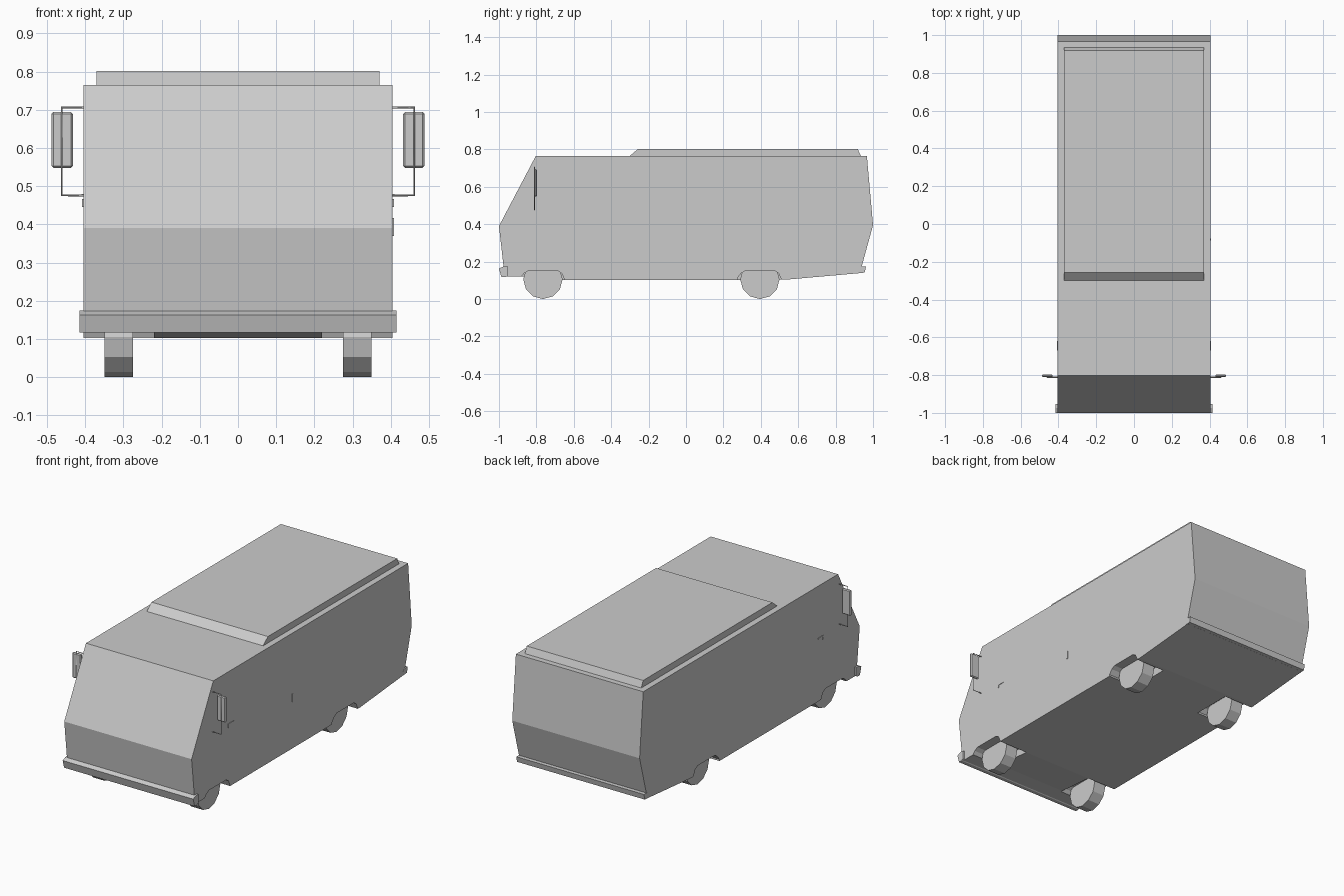
import bpy, bmesh, math
from mathutils import Matrix

if "Cube" in bpy.data.objects:
    bpy.data.objects.remove(bpy.data.objects["Cube"])


def make_object(name, bm):
    bmesh.ops.recalc_face_normals(bm, faces=bm.faces[:])
    mesh = bpy.data.meshes.new(name)
    bm.to_mesh(mesh)
    bm.free()
    obj = bpy.data.objects.new(name, mesh)
    bpy.context.collection.objects.link(obj)
    return obj


def prism(name, profile, x0, x1):
    """Extrude a (y, z) profile along x."""
    bm = bmesh.new()
    face = bm.faces.new([bm.verts.new((x0, y, z)) for y, z in profile])
    new = bmesh.ops.extrude_face_region(bm, geom=[face])["geom"]
    verts = [v for v in new if isinstance(v, bmesh.types.BMVert)]
    bmesh.ops.translate(bm, verts=verts, vec=(x1 - x0, 0, 0))
    return make_object(name, bm)


def box(name, x, y, z):
    return prism(name, [(y[0], z[0]), (y[1], z[0]), (y[1], z[1]), (y[0], z[1])], x[0], x[1])


def wheel(name, x, y):
    bm = bmesh.new()
    bmesh.ops.create_cone(bm, cap_ends=True, segments=12, radius1=0.105, radius2=0.105,
                          depth=0.075, matrix=Matrix.Rotation(math.pi / 2, 4, 'Y'))
    bmesh.ops.translate(bm, verts=bm.verts[:], vec=(x, y, 0.105))
    return make_object(name, bm)


def rod(name, points):
    """Thin square-section bent bar."""
    curve = bpy.data.curves.new(name, 'CURVE')
    curve.dimensions = '3D'
    curve.bevel_depth = 0.003
    curve.bevel_resolution = 0
    spline = curve.splines.new('POLY')
    spline.points.add(len(points) - 1)
    for p, co in zip(spline.points, points):
        p.co = (*co, 1)
    curve.use_fill_caps = True
    obj = bpy.data.objects.new(name, curve)
    bpy.context.collection.objects.link(obj)


# Main shell
body = prism("body", [(-1.0, 0.39), (-0.803, 0.765), (0.967, 0.765), (1.0, 0.395),
                      (0.937, 0.165), (0.937, 0.139), (0.53, 0.103), (-0.65, 0.102),
                      (-0.87, 0.12), (-0.97, 0.12), (-0.975, 0.17)], -0.405, 0.405)

# Raised roof panel
prism("raised_roof", [(-0.30, 0.76), (-0.30, 0.765), (-0.257, 0.802), (0.918, 0.802),
                      (0.935, 0.765), (0.935, 0.76)], -0.37, 0.37)

# Bumpers, the front one wrapping around the corners
prism("front_bumper", [(-1.0, 0.163), (-0.975, 0.174), (-0.953, 0.174), (-0.953, 0.125),
                       (-0.965, 0.117), (-0.987, 0.117)], -0.415, 0.415)
prism("rear_bumper", [(0.92, 0.16), (0.93, 0.173), (0.962, 0.173), (0.955, 0.141),
                      (0.92, 0.138)], -0.406, 0.406)

# Wheels and wheel wells
for end, yc in (("front", -0.765), ("rear", 0.395)):
    for side, s in (("left", -1), ("right", 1)):
        arch = [(-0.12, 0.05), (-0.12, 0.113), (-0.1, 0.138), (-0.078, 0.151),
                (0.078, 0.151), (0.1, 0.138), (0.115, 0.105), (0.12, 0.05)]
        cutter = prism(f"{end}_{side}_well_cutter", [(yc + y, z) for y, z in arch],
                       s * 0.22, s * 0.5)
        cutter.hide_render = True
        cutter.hide_set(True)
        cut = body.modifiers.new("wheel_well", 'BOOLEAN')
        cut.operation = 'DIFFERENCE'
        cut.solver = 'EXACT'
        cut.object = cutter
        wheel(f"{end}_{side}_wheel", s * 0.3125, yc)

# Door mirrors with bracket arms, and front door handles
for side, s in (("left", -1), ("right", 1)):
    rod(f"{side}_mirror_arm", [(s * 0.40, -0.811, 0.706), (s * 0.461, -0.811, 0.706),
                               (s * 0.461, -0.811, 0.476), (s * 0.40, -0.811, 0.476)])
    mirror = box(f"{side}_mirror", sorted((s * 0.432, s * 0.488)), (-0.811, -0.796), (0.548, 0.694))
    bev = mirror.modifiers.new("edge", 'BEVEL')
    bev.width = 0.005
    bev.segments = 1
    box(f"{side}_front_door_handle", sorted((s * 0.40, s * 0.408)), (-0.67, -0.62), (0.46, 0.467))
    box(f"{side}_handle_catch", sorted((s * 0.40, s * 0.408)), (-0.67, -0.66), (0.445, 0.467))

# Sliding door handle on the right
box("sliding_door_handle", (0.40, 0.408), (-0.088, -0.078), (0.37, 0.417))
